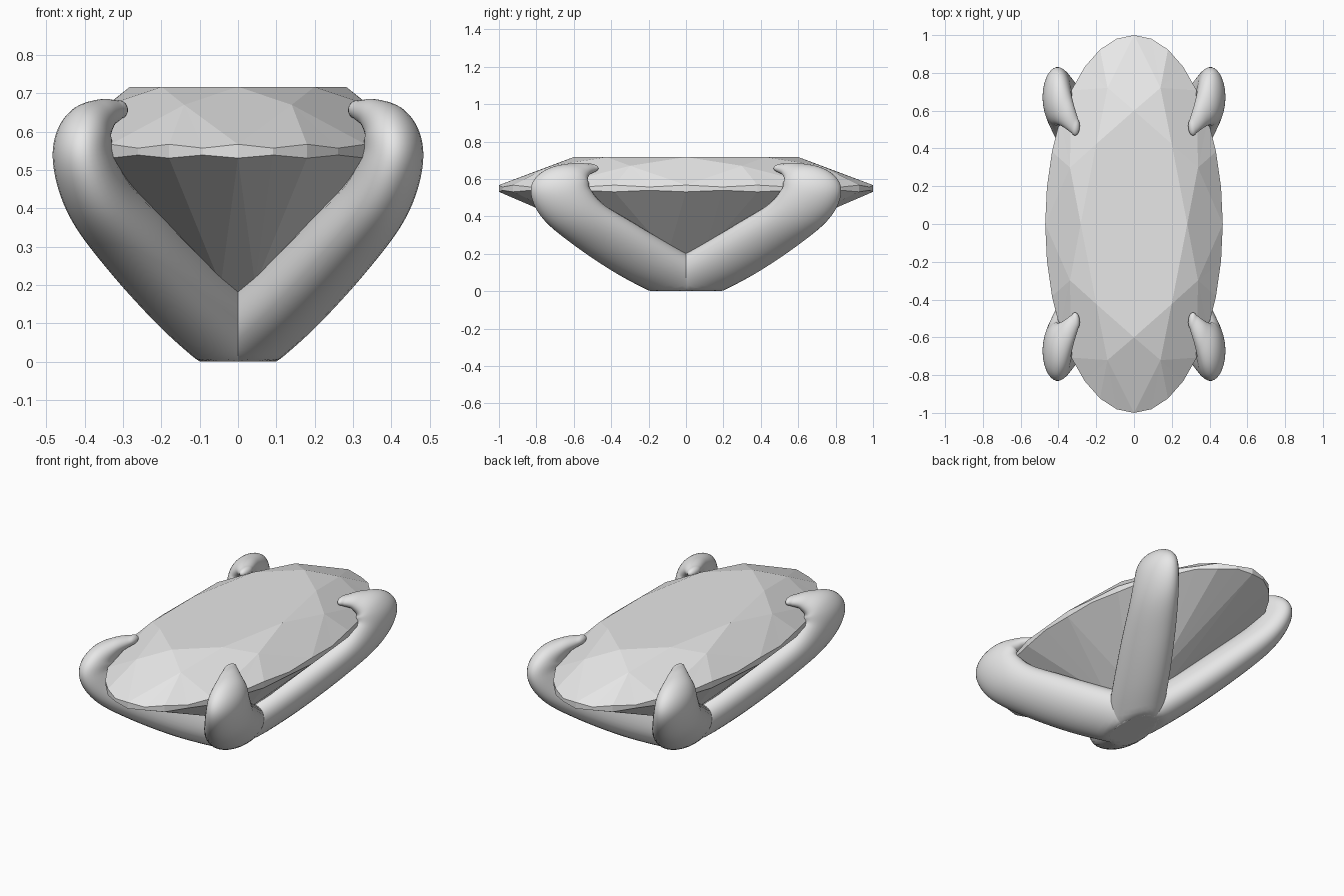
import bpy, bmesh, math
from mathutils import Vector

if "Cube" in bpy.data.objects:
    bpy.data.objects.remove(bpy.data.objects["Cube"])

grey = bpy.data.materials.new("light_grey")
grey.diffuse_color = (0.8, 0.8, 0.8, 1)
grey.use_nodes = True
grey.node_tree.nodes["Principled BSDF"].inputs["Base Color"].default_value = grey.diffuse_color


def make_object(name, bm):
    bmesh.ops.recalc_face_normals(bm, faces=bm.faces)
    me = bpy.data.meshes.new(name)
    bm.to_mesh(me)
    bm.free()
    me.materials.append(grey)
    ob = bpy.data.objects.new(name, me)
    bpy.context.collection.objects.link(ob)
    return ob


# ---- oval brilliant-cut gem: facets laid out on a circle, stretched to an oval
HALF_X, HALF_Y, N = 0.47, 1.0, 32
bm = bmesh.new()


def gem_vert(step, r, z):
    a = 2 * math.pi * step / N
    return bm.verts.new((HALF_X * r * math.sin(a), HALF_Y * r * math.cos(a), z))


table = [gem_vert(4 * k, 0.6, 0.717) for k in range(8)]
star = [gem_vert(4 * k + 2, 0.78, 0.67) for k in range(8)]
upper = [gem_vert(k, 1, 0.557 if k % 2 else 0.567) for k in range(N)]
lower = [gem_vert(k, 1, 0.539 if k % 2 else 0.531) for k in range(N)]
pavilion = [gem_vert(4 * k + 2, 0.25, 0.20) for k in range(8)]
culet = bm.verts.new((0, 0, 0.10))

bm.faces.new(table)
for k in range(8):
    n, g = (k + 1) % 8, 4 * k
    bm.faces.new((table[k], table[n], star[k]))                    # star facet
    bm.faces.new((table[k], star[k - 1], upper[g], star[k]))       # crown kite
    bm.faces.new((culet, pavilion[k - 1], lower[g], pavilion[k]))  # pavilion kite
    for j in range(4):                                             # girdle halves
        a, b = g + j, (g + j + 1) % N
        bm.faces.new((star[k], upper[a], upper[b]))
        bm.faces.new((pavilion[k], lower[a], lower[b]))
        bm.faces.new((upper[a], lower[a], lower[b], upper[b]))
make_object("gem", bm)

# ---- claw prongs: tapered sweep from the base centre to a hooked tip
# (outward distance measured along x, height, radius)
PATH = [(0.0, 0.05, 0.105), (0.13, 0.165, 0.105), (0.26, 0.30, 0.10),
        (0.36, 0.42, 0.09), (0.403, 0.53, 0.081), (0.393, 0.602, 0.07),
        (0.355, 0.642, 0.045), (0.312, 0.657, 0.025)]
SIDES, STEPS, STRETCH, LEAN = 32, 8, 2.0, 0.83


def smooth_path(points):
    """Catmull-Rom samples through the points."""
    p = [Vector(q) for q in points]
    p = [2 * p[0] - p[1]] + p + [2 * p[-1] - p[-2]]
    out = []
    for i in range(1, len(p) - 2):
        a, b, c, d = p[i - 1:i + 3]
        for s in range(STEPS):
            t = s / STEPS
            out.append(0.5 * (2 * b + (c - a) * t + (2 * a - 5 * b + 4 * c - d) * t * t
                              + (3 * b - a - 3 * c + d) * t ** 3))
    return out + [p[-2]]


def prong(name, sx, sy):
    bm = bmesh.new()
    samples = smooth_path(PATH)
    pts = [Vector((s.x, s.x * LEAN, s.y)) for s in samples]
    side = Vector((LEAN, -1, 0)).normalized()
    rows = []
    for i, (c, s) in enumerate(zip(pts, samples)):
        t = (pts[min(i + 1, len(pts) - 1)] - pts[max(i - 1, 0)]).normalized()
        rows.append((c, t, s.z))
    # rounded ends
    caps = [math.radians(a) for a in (15, 30, 45, 60, 75, 88)]
    c, t, r = rows[0]
    head = [(c - t * r * math.sin(a), t, r * math.cos(a)) for a in reversed(caps)]
    c, t, r = rows[-1]
    tail = [(c + t * r * math.sin(a), t, r * math.cos(a)) for a in caps]
    rings = []
    for c, t, r in head + rows + tail:
        up = side.cross(t)
        ring = []
        for k in range(SIDES):
            a = 2 * math.pi * k / SIDES
            v = c + r * (math.cos(a) * side + math.sin(a) * up)
            ring.append(bm.verts.new((sx * v.x, sy * v.y * STRETCH, max(v.z, 0.0))))
        rings.append(ring)
    for a, b in zip(rings, rings[1:]):
        for k in range(SIDES):
            n = (k + 1) % SIDES
            bm.faces.new((a[k], a[n], b[n], b[k]))
    bm.faces.new(rings[0])
    bm.faces.new(rings[-1])
    ob = make_object(name, bm)
    bpy.ops.object.select_all(action='DESELECT')
    ob.select_set(True)
    bpy.context.view_layer.objects.active = ob
    bpy.ops.object.shade_smooth_by_angle(angle=math.radians(40))


for label, sx, sy in (("front_right", 1, -1), ("front_left", -1, -1),
                      ("back_right", 1, 1), ("back_left", -1, 1)):
    prong(label + "_prong", sx, sy)
